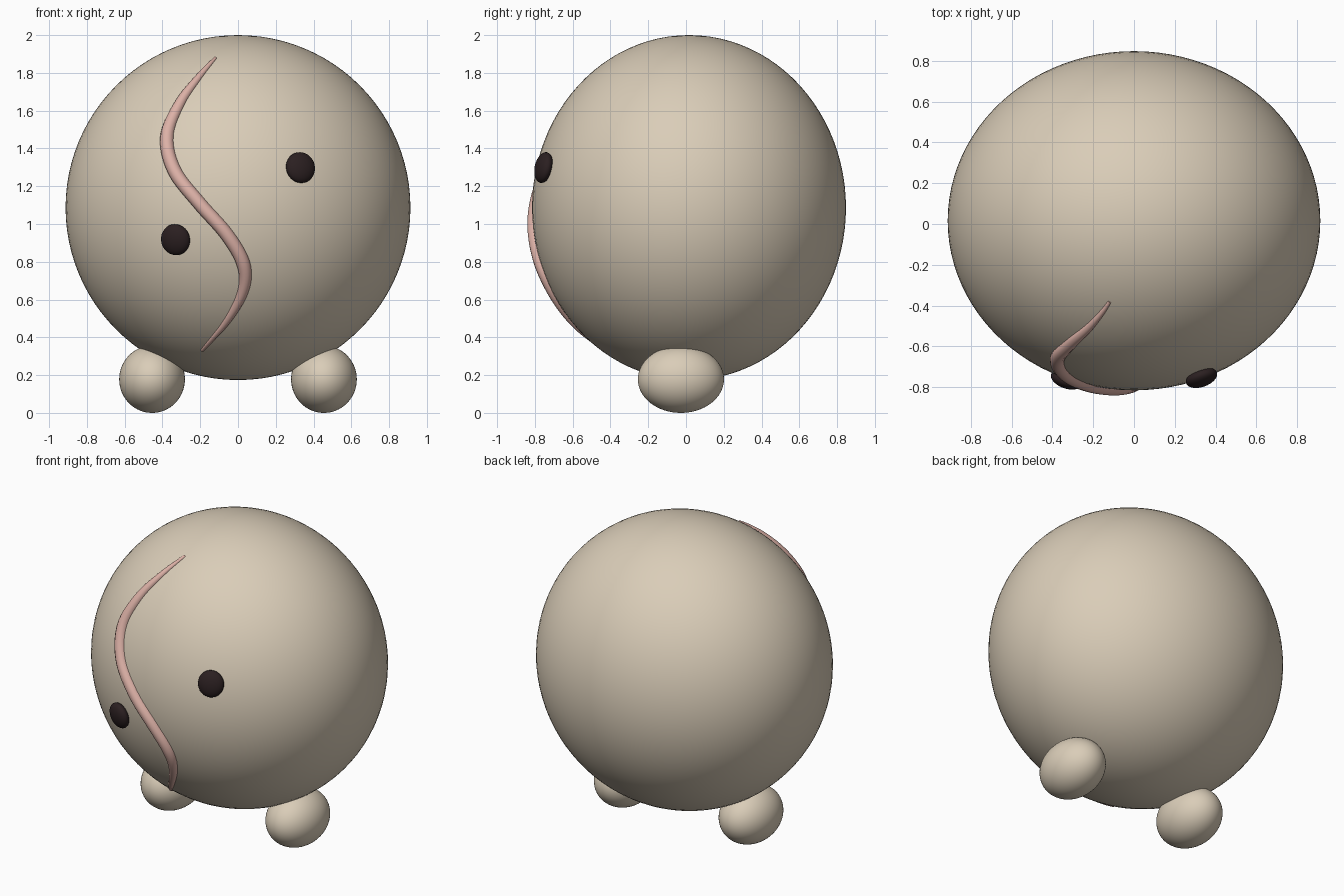
import bpy, math
from mathutils import Vector

if "Cube" in bpy.data.objects:
    bpy.data.objects.remove(bpy.data.objects["Cube"])

def material(name, rgb):
    m = bpy.data.materials.new(name)
    m.diffuse_color = (*rgb, 1)
    m.use_nodes = True
    m.node_tree.nodes["Principled BSDF"].inputs["Base Color"].default_value = m.diffuse_color
    return m

CREAM = material("warm cream", (0.70, 0.61, 0.48))
PINK = material("soft pink", (0.72, 0.44, 0.385))
DARK = material("dark brown", (0.024, 0.014, 0.015))

CENTER = Vector((0, 0.016, 1.087))
RADII = Vector((0.913, 0.831, 0.913))

def ellipsoid(name, loc, radii, mat, segments=64, rings=32, rot=None):
    bpy.ops.mesh.primitive_uv_sphere_add(segments=segments, ring_count=rings, radius=1, location=loc)
    o = bpy.context.object
    o.name = name
    o.scale = radii
    if rot:
        o.rotation_euler = rot
    o.data.materials.append(mat)
    bpy.ops.object.shade_smooth()
    return o

def on_body(x, z):
    """Point and outward normal on the front of the body."""
    u, w = x / RADII.x, (z - CENTER.z) / RADII.z
    v = -math.sqrt(max(0, 1 - u * u - w * w))
    p = Vector((x, CENTER.y + v * RADII.y, z))
    n = Vector((u / RADII.x, v / RADII.y, w / RADII.z)).normalized()
    return p, n

# Round body
ellipsoid("body", CENTER, RADII, CREAM, 96, 48)

# Feet, longer front to back
for side, x in (("left", -0.455), ("right", 0.455)):
    ellipsoid(side + "_foot", (x, -0.027, 0.178), (0.174, 0.228, 0.178), CREAM)

# Uneven button eyes, facing outward along the body surface
for side, x, z in (("left", -0.325, 0.92), ("right", 0.325, 1.295)):
    p, n = on_body(x, z)
    ellipsoid(side + "_eye", p + n * 0.018, (0.08, 0.083, 0.042), DARK, 32, 16,
              n.to_track_quat('Z', 'Y').to_euler())

# Wavy tapered strand lying on the body surface
PATH = [(-0.12, 1.88), (-0.21, 1.775), (-0.31, 1.635), (-0.376, 1.46), (-0.335, 1.28),
        (-0.205, 1.11), (-0.06, 0.945), (0.028, 0.79), (0.028, 0.65), (-0.055, 0.49), (-0.19, 0.33)]

def smooth_path(pts, steps):
    pts = [Vector(p) for p in pts]
    pts = [2 * pts[0] - pts[1]] + pts + [2 * pts[-1] - pts[-2]]
    out = []
    for a, b, c, d in zip(pts, pts[1:], pts[2:], pts[3:]):
        for i in range(steps):
            t = i / steps
            out.append(0.5 * (2 * b + (c - a) * t + (2 * a - 5 * b + 4 * c - d) * t * t
                              + (3 * b - a - 3 * c + d) * t ** 3))
    return out + [pts[-2]]

samples = smooth_path(PATH, 8)
curve = bpy.data.curves.new("strand", 'CURVE')
curve.dimensions = '3D'
curve.bevel_depth = 1.0
curve.bevel_resolution = 4
curve.use_fill_caps = True
spline = curve.splines.new('POLY')
spline.points.add(len(samples) - 1)
for i, (pt, s) in enumerate(zip(spline.points, samples)):
    t = i / (len(samples) - 1)
    p, n = on_body(s.x, s.y)
    pt.co = (*(p - n * 0.002), 1)
    pt.radius = 0.009 + 0.028 * min(1, 1.25 * math.sin(math.pi * t))
spline.use_smooth = True
curve.materials.append(PINK)
strand = bpy.data.objects.new("strand", curve)
bpy.context.collection.objects.link(strand)
